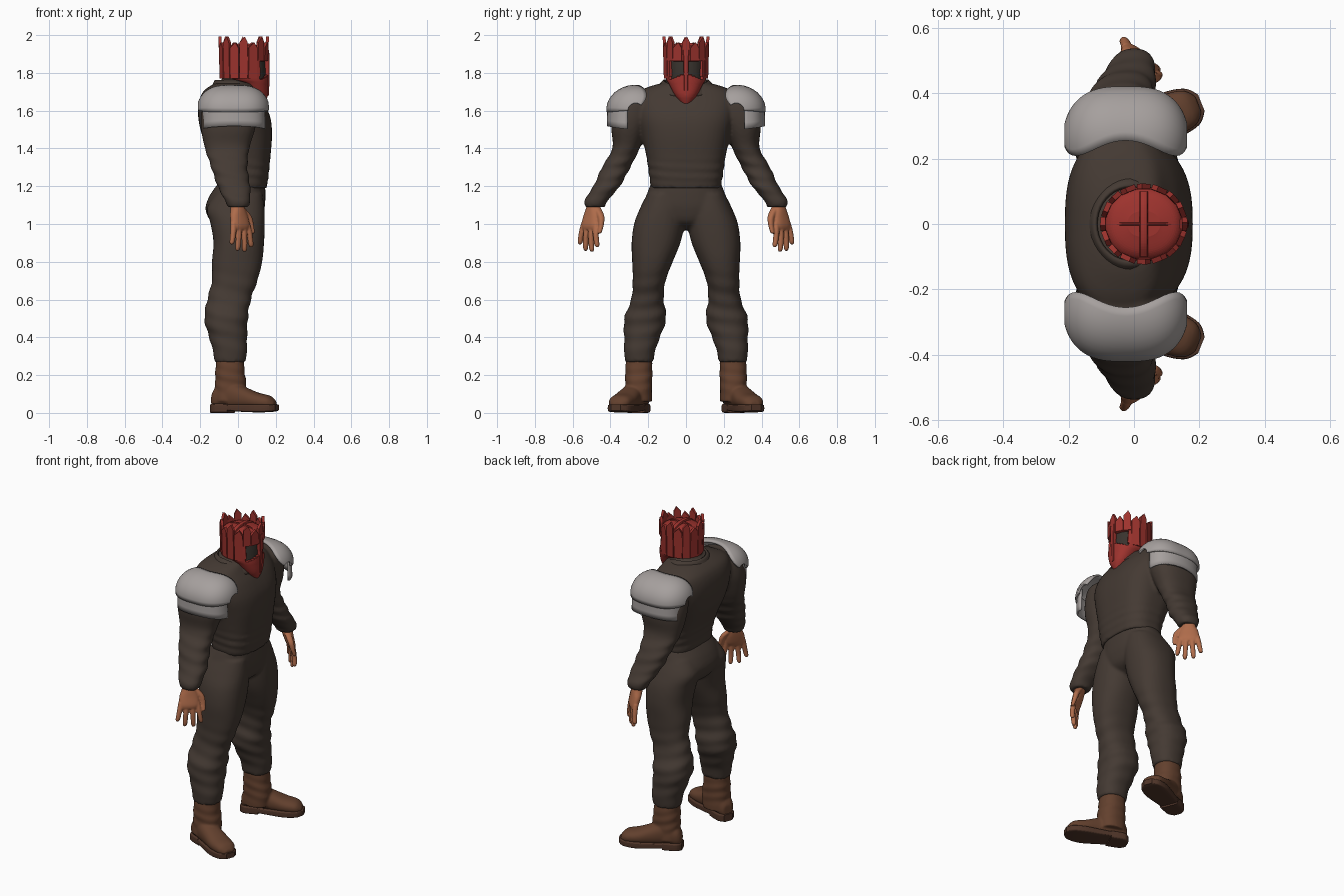
import bpy
import bmesh
from math import sin, cos, pi, radians, sqrt, copysign
from mathutils import Vector

default_cube = bpy.data.objects.get("Cube")
if default_cube:
    bpy.data.objects.remove(default_cube)


def make_material(name, red, green, blue):
    material = bpy.data.materials.new(name)
    material.use_nodes = True
    color = (red, green, blue, 1)
    material.diffuse_color = color
    shader = material.node_tree.nodes["Principled BSDF"]
    shader.inputs["Base Color"].default_value = color
    shader.inputs["Roughness"].default_value = 0.8
    return material


cloth = make_material("dark cloth", .058, .042, .033)
leather = make_material("brown leather", .125, .052, .027)
sole_rubber = make_material("dark sole", .08, .036, .022)
skin = make_material("tan skin", .43, .15, .07)
red_metal = make_material("red metal", .34, .033, .027)
plate_metal = make_material("pale steel", .38, .35, .34)
shadow = make_material("dark eye opening", .04, .033, .027)


def finish(bm, name, materials, smooth=True, voxel=None, thickness=None):
    """Turn a bmesh into an object; a voxel size fuses its volumes softly."""
    bmesh.ops.recalc_face_normals(bm, faces=bm.faces)
    for face in bm.faces:
        face.smooth = smooth
    mesh = bpy.data.meshes.new(name)
    bm.to_mesh(mesh)
    bm.free()
    for material in materials:
        mesh.materials.append(material)
    obj = bpy.data.objects.new(name, mesh)
    bpy.context.collection.objects.link(obj)
    if voxel:
        remesh = obj.modifiers.new("fuse", "REMESH")
        remesh.mode = "VOXEL"
        remesh.voxel_size = voxel
        remesh.use_smooth_shade = True
        relax = obj.modifiers.new("relax", "SMOOTH")
        relax.iterations = 3
    if thickness:
        shell = obj.modifiers.new("thickness", "SOLIDIFY")
        shell.thickness = thickness
        shell.offset = 0


def smooth_rows(rows, steps):
    """Catmull-Rom interpolation between cross-section rows."""
    rows = [Vector(row) for row in rows]
    for i in range(len(rows) - 1):
        before, start = rows[max(i - 1, 0)], rows[i]
        end, after = rows[i + 1], rows[min(i + 2, len(rows) - 1)]
        for step in range(steps):
            t = step / steps
            yield (start + (end - before) * (t / 2)
                   + (before * 2 - start * 5 + end * 4 - after) * (t * t / 2)
                   + (start * 3 - before - end * 3 + after) * (t ** 3 / 2))
    yield rows[-1]


def loft(bm, rows, place, sides=32, steps=6, power=2.3, folds=None):
    """Closed tube through rows of (t, a low, a high, b low, b high)."""
    rings = []
    for t, a_low, a_high, b_low, b_high in smooth_rows(rows, steps):
        ring = []
        for k in range(sides):
            angle = 2 * pi * k / sides
            c, s = cos(angle), sin(angle)
            swell = 1
            if folds and folds[0] < t < folds[1]:
                low, high, depth, spacing = folds
                fade = sin(pi * (t - low) / (high - low))
                swell += depth * fade * sin(2 * pi * t / spacing + 2 * c + s)
            a = copysign(abs(c) ** (2 / power), c) * swell
            b = copysign(abs(s) ** (2 / power), s) * swell
            ring.append(bm.verts.new(place(
                t, (a_low + a_high + a * (a_high - a_low)) / 2,
                (b_low + b_high + b * (b_high - b_low)) / 2)))
        rings.append(ring)
    for lower, upper in zip(rings, rings[1:]):
        for k in range(sides):
            n = (k + 1) % sides
            bm.faces.new((lower[k], lower[n], upper[n], upper[k]))
    bm.faces.new(rings[0])
    bm.faces.new(rings[-1])


def sheet(name, surface, material, columns=32, rows=10, thickness=.012):
    """Thin curved plate from a surface function of u and v in 0..1."""
    bm = bmesh.new()
    grid = [[bm.verts.new(surface(i / columns, j / rows))
             for j in range(rows + 1)] for i in range(columns + 1)]
    for left, right in zip(grid, grid[1:]):
        for j in range(rows):
            bm.faces.new((left[j], right[j], right[j + 1], left[j + 1]))
    finish(bm, name, [material], thickness=thickness)


def upright(side=1):
    return lambda z, x, y: Vector((x, y * side, z))


SIDES = (("left", 1), ("right", -1))

# Shirt: torso, neck and both sleeves fused together
torso_rows = [
    (1.19, -.11, .152, -.185, .185), (1.26, -.115, .162, -.195, .195),
    (1.36, -.145, .172, -.21, .21), (1.47, -.19, .18, -.235, .235),
    (1.56, -.21, .172, -.26, .26), (1.64, -.208, .14, -.27, .27),
    (1.7, -.185, .1, -.25, .25), (1.735, -.14, .08, -.17, .17),
    (1.75, -.1, .07, -.1, .1)]
neck_rows = [(1.62, -.1, .1, -.1, .1), (1.72, -.09, .09, -.09, .09),
             (1.83, -.08, .09, -.085, .085)]
sleeve_rows = [
    (1.7, -.1, .03, .21, .3), (1.66, -.17, .09, .18, .36),
    (1.58, -.195, .1, .18, .39), (1.5, -.195, .09, .205, .395),
    (1.4, -.175, .06, .245, .39), (1.3, -.142, .05, .295, .445),
    (1.2, -.108, .065, .35, .49), (1.13, -.072, .065, .41, .535),
    (1.09, -.055, .058, .43, .535)]
shirt = bmesh.new()
loft(shirt, torso_rows, upright(), sides=48, power=2.7, folds=(1.19, 1.36, .02, .05))
loft(shirt, neck_rows, upright())
for label, side in SIDES:
    loft(shirt, sleeve_rows, upright(side), folds=(1.08, 1.42, .05, .07))
finish(shirt, "shirt", [cloth], voxel=.01)

# Loose collar, dipping at the throat
sheet("collar", lambda u, v: Vector((
    -.012 + (.135 - .03 * v) * cos(2 * pi * u),
    (.165 - .05 * v) * sin(2 * pi * u),
    1.705 + .055 * v - .03 * max(cos(2 * pi * u), 0))), cloth, columns=40, rows=4)

# Trousers: hips and both legs fused together
hip_rows = [(1.215, -.105, .143, -.185, .185), (1.15, -.15, .145, -.21, .21),
            (1.08, -.172, .14, -.23, .23), (1.01, -.14, .115, -.17, .17),
            (.97, -.07, .05, -.06, .06)]
leg_rows = [
    (1.16, -.12, .13, .02, .205), (1.08, -.165, .14, .005, .245),
    (1, -.145, .142, .008, .275), (.9, -.13, .138, .03, .288),
    (.8, -.138, .128, .07, .285), (.7, -.138, .103, .108, .282),
    (.6, -.163, .068, .118, .29), (.5, -.178, .052, .105, .327),
    (.4, -.153, .048, .138, .327), (.33, -.133, .048, .163, .328),
    (.27, -.125, .04, .172, .322)]
trousers = bmesh.new()
loft(trousers, hip_rows, upright(), sides=48)
for label, side in SIDES:
    loft(trousers, leg_rows, upright(side), folds=(.28, .78, .035, .085))
finish(trousers, "trousers", [cloth], voxel=.01)

# Boots: shaft, foot and sole, toes turned outward
shaft_rows = [(.06, -.125, .04, .18, .325), (.14, -.122, .045, .18, .322),
              (.22, -.12, .035, .178, .322), (.3, -.115, .03, .18, .315)]
foot_rows = [(-.095, -.03, .03, .03, .1), (-.07, -.05, .05, .02, .14),
             (0, -.058, .058, .02, .17), (.08, -.06, .064, .02, .14),
             (.16, -.064, .07, .02, .108), (.23, -.055, .06, .02, .09),
             (.262, -.025, .03, .025, .06)]
front_sole_rows = [(-.01, -.055, .055, .012, .045), (.08, -.063, .067, .006, .045),
                   (.17, -.07, .076, .003, .045), (.24, -.058, .062, .006, .045),
                   (.272, -.025, .03, .012, .045)]
heel_rows = [(-.1, -.03, .03, 0, .045), (-.07, -.056, .056, 0, .05),
             (.01, -.058, .058, 0, .05)]
for label, side in SIDES:
    turn = radians(22)

    def along_foot(u, v, z):
        return Vector((-.045 + u * cos(turn) - v * sin(turn),
                       side * (.267 + u * sin(turn) + v * cos(turn)), z))

    boot = bmesh.new()
    loft(boot, shaft_rows, upright(side), folds=(.07, .29, .03, .06))
    loft(boot, foot_rows, along_foot)
    finish(boot, label + "_boot", [leather], voxel=.007)
    sole = bmesh.new()
    loft(sole, front_sole_rows, along_foot, power=6)
    loft(sole, heel_rows, along_foot, power=6)
    finish(sole, label + "_boot_sole", [sole_rubber], smooth=False)

# Hands: palm, four spread fingers and a thumb
palm_rows = [(-.04, -.032, .032, -.032, .032), (.02, -.038, .038, -.032, .032),
             (.07, -.055, .055, -.03, .028), (.12, -.058, .06, -.024, .024),
             (.145, -.045, .045, -.014, .014)]
thumb_rows = [(.02, 0, .04, -.025, .015), (.07, .05, .086, -.024, .012),
              (.12, .068, .096, -.022, .006), (.165, .074, .094, -.016, .004)]
finger_layout = ((-.046, .12), (-.015, .155), (.016, .16), (.046, .135))
for label, side in SIDES:
    def along_hand(t, a, b):
        point = (Vector((-.005, .487, 1.11)) + Vector((.15, .19, -.97)) * t
                 + Vector((.75, -.66, 0)) * a + Vector((.66, .75, 0)) * b)
        point.y *= side
        return point

    hand = bmesh.new()
    loft(hand, palm_rows, along_hand)
    loft(hand, thumb_rows, along_hand, sides=16)
    for offset, length in finger_layout:
        def along_finger(t, a, b):
            reach = t * length
            curl = reach * reach * 1.2
            return along_hand(.105 + reach, a + offset * (1 + 4 * reach), b - curl)

        finger_rows = [(t, -r, r, -r, r) for t, r in
                       ((0, .016), (.4, .0155), (.6, .0145), (.9, .013), (1, .007))]
        loft(hand, finger_rows, along_finger, sides=16)
    finish(hand, label + "_hand", [skin], voxel=.0045)

# Shoulder armor: a domed cap over a curved lower plate
for label, side in SIDES:
    def cap(u, v):
        bend = sin((u - .5) * pi)
        shrink = sqrt(1 - .93 * abs(bend) ** 3)
        angle = radians(-6 + (100 + 42 * bend * bend) * v)
        return Vector((-.025 + .182 * bend,
                       side * (.266 + .15 * cos(angle) * shrink),
                       1.605 + .126 * sin(angle) * shrink))

    def lower_plate(u, v):
        angle = (u - .5) * radians(165)
        flare = .97 + .02 * v
        return Vector((-.022 + .165 * sin(angle) * flare,
                       side * (.25 + .165 * flare * sqrt(cos(angle))),
                       1.64 - .14 * v + .018 * v * cos(angle)))

    sheet(label + "_shoulder_cap", cap, plate_metal)
    sheet(label + "_shoulder_lower_plate", lower_plate, plate_metal, rows=4)

# Helmet: pointed face mask with recessed eye openings, and a low dome
mask_rows = [
    (1.635, .1, .14, -.02, .02), (1.68, .05, .158, -.058, .058),
    (1.74, 0, .16, -.09, .09), (1.775, -.075, .16, -.108, .108),
    (1.84, -.09, .158, -.112, .112), (1.9, -.09, .15, -.112, .112),
    (1.93, -.07, .13, -.09, .09), (1.945, -.02, .08, -.04, .04)]
helmet = bmesh.new()
loft(helmet, mask_rows, upright(), sides=72, steps=8, power=2.2)
bmesh.ops.recalc_face_normals(helmet, faces=helmet.faces)


def is_eye_opening(face):
    x, y, z = face.calc_center_median()
    spread = abs(y)
    return x > .07 and .016 < spread < .088 and 1.765 + .4 * (.08 - spread) < z < 1.868


eyes = [face for face in helmet.faces if is_eye_opening(face)]
bmesh.ops.inset_region(helmet, faces=eyes, thickness=.002, depth=-.014)
for face in eyes:
    face.material_index = 1
finish(helmet, "helmet_mask", [red_metal, shadow], smooth=False)

# Ridges crossing on the dome, and one down the nose
dome_ridge_rows = [(-.1, -.013, .013, 1.88, 1.93), (-.06, -.013, .013, 1.9, 1.953),
                   (0, -.013, .013, 1.9, 1.96), (.06, -.013, .013, 1.9, 1.953),
                   (.1, -.013, .013, 1.88, 1.93)]
ridges = bmesh.new()
loft(ridges, dome_ridge_rows, lambda y, x, z: Vector((x + .03, y, z)), sides=12, power=6)
loft(ridges, dome_ridge_rows,
     lambda x, y, z: Vector((x + .03, y / 3, z - .004)), sides=12, power=6)
loft(ridges, [(1.68, .14, .163, -.009, .009), (1.8, .14, .168, -.012, .012),
              (1.92, .14, .165, -.016, .016)], upright(), sides=12, power=6)
finish(ridges, "helmet_ridges", [red_metal], smooth=False)

# Crown of pointed slats, with short ones above the face
crown = bmesh.new()
slat_count = 16
for i in range(slat_count):
    angle = 2 * pi * i / slat_count
    in_front = cos(angle) > .6
    bottom = 1.865 if in_front else 1.77
    top = 1.992 if i % 2 == 0 else 1.962
    half = .021 if i % 2 == 0 else .024
    outward = Vector((cos(angle), sin(angle), 0))
    across = Vector((-sin(angle), cos(angle), 0))
    base = Vector((.03 + .122 * cos(angle), .112 * sin(angle), 0))
    outline = ((-half, bottom), (half, bottom), (half, top - .03),
               (half / 4, top), (-half, top - .03))
    layers = []
    for depth in (-.008, .008):
        layers.append([crown.verts.new(
            base + across * a + outward * (depth + .03 * (z - 1.87))
            + Vector((0, 0, z))) for a, z in outline])
    inner, outer = layers
    crown.faces.new(inner)
    crown.faces.new(outer)
    for k in range(len(outline)):
        n = (k + 1) % len(outline)
        crown.faces.new((inner[k], inner[n], outer[n], outer[k]))
finish(crown, "helmet_crown", [red_metal], smooth=False)
